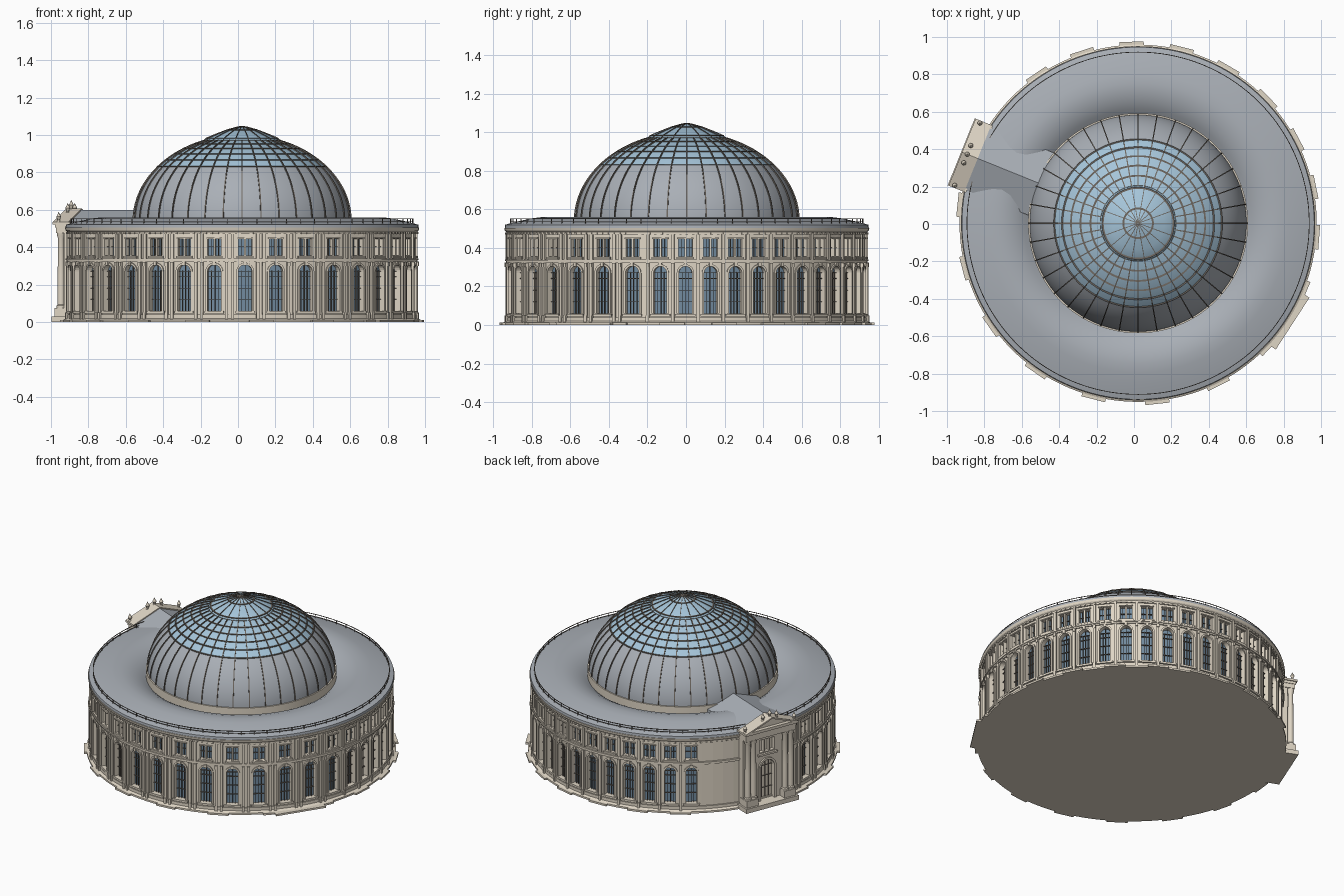
import bpy, bmesh, math
from math import sin, cos, pi, radians

if "Cube" in bpy.data.objects:
    bpy.data.objects.remove(bpy.data.objects["Cube"])

CX, CY, R = 0.022, 0.004, 0.93      # drum centre and wall radius
PA = 158                            # direction of the portico in degrees


def mat(name, c):
    m = bpy.data.materials.new(name)
    m.diffuse_color = (*c, 1)
    m.use_nodes = True
    m.node_tree.nodes["Principled BSDF"].inputs["Base Color"].default_value = m.diffuse_color
    return m


STONE = mat("stone", (0.74, 0.67, 0.56))
ROOF = mat("roof_metal", (0.40, 0.43, 0.47))
GLASS = mat("dome_glass", (0.38, 0.56, 0.70))
PANE = mat("window_glass", (0.17, 0.26, 0.35))
IRON = mat("iron", (0.16, 0.14, 0.12))


# ---- helpers: a part is (verts, faces) with verts as (u across, z up, o outward)
def build(name, parts, m, smooth=False, recalc=True):
    vs, fs = [], []
    for v, f in parts:
        n = len(vs)
        vs += v
        fs += [[i + n for i in q] for q in f]
    me = bpy.data.meshes.new(name)
    me.from_pydata(vs, [], fs)
    bm = bmesh.new()
    bm.from_mesh(me)
    if recalc:
        bmesh.ops.recalc_face_normals(bm, faces=bm.faces)
    else:
        bmesh.ops.remove_doubles(bm, verts=bm.verts, dist=1e-5)
    bm.to_mesh(me)
    bm.free()
    if smooth:
        me.polygons.foreach_set("use_smooth", [True] * len(me.polygons))
        me.set_sharp_from_angle(angle=radians(30))
    me.materials.append(m)
    ob = bpy.data.objects.new(name, me)
    bpy.context.collection.objects.link(ob)
    return ob


BOXF = [(0, 1, 3, 2), (4, 6, 7, 5), (0, 4, 5, 1), (2, 3, 7, 6), (0, 2, 6, 4), (1, 5, 7, 3)]


def box(u0, u1, z0, z1, o0, o1):
    return [(u, z, o) for u in (u0, u1) for z in (z0, z1) for o in (o0, o1)], BOXF


def plate(loops, o0, o1):
    """Flat outline with holes, given thickness from o0 to o1."""
    cu = bpy.data.curves.new("outline", 'CURVE')
    cu.dimensions, cu.fill_mode, cu.extrude = '2D', 'BOTH', (o1 - o0) / 2
    for pts in loops:
        s = cu.splines.new('POLY')
        s.points.add(len(pts) - 1)
        for p, (x, y) in zip(s.points, pts):
            p.co = (x, y, 0, 1)
        s.use_cyclic_u = True
    ob = bpy.data.objects.new("outline", cu)
    bpy.context.collection.objects.link(ob)
    me = bpy.data.meshes.new_from_object(ob)
    part = ([(v.co.x, v.co.y, v.co.z + (o0 + o1) / 2) for v in me.vertices],
            [list(p.vertices) for p in me.polygons])
    bpy.data.objects.remove(ob)
    bpy.data.curves.remove(cu)
    bpy.data.meshes.remove(me)
    return part


def wrap(part, deg, r=R):
    """Bend a part round the drum."""
    a = radians(deg)
    return [(CX + (r + o) * cos(a + u / r), CY + (r + o) * sin(a + u / r), z)
            for u, z, o in part[0]], part[1]


def flat(part, deg, d):
    """Place a part flat, facing outward at distance d."""
    c, s = cos(radians(deg)), sin(radians(deg))
    return [(CX + (d + o) * c - u * s, CY + (d + o) * s + u * c, z)
            for u, z, o in part[0]], part[1]


def lathe(prof, n=144, x=CX, y=CY, closed=False):
    k = len(prof)
    vs = [(x + r * cos(2 * pi * i / n), y + r * sin(2 * pi * i / n), z)
          for i in range(n) for r, z in prof]
    fs = [[i * k + j, (i + 1) % n * k + j, (i + 1) % n * k + (j + 1) % k, i * k + (j + 1) % k]
          for i in range(n) for j in range(k if closed else k - 1)]
    return vs, fs


def ring(r0, r1, z0, z1):
    return lathe([(r1, z0), (r1, z1), (r0, z1), (r0, z0)], closed=True)


def rib(prof, deg, w, h):
    """Thin bar following a profile at one angle."""
    v, f = [], []
    for j, (r, z) in enumerate(prof):
        (ra, za), (rb, zb) = prof[max(j - 1, 0)], prof[min(j + 1, len(prof) - 1)]
        L = math.hypot(rb - ra, zb - za)
        nr, nz = (zb - za) / L, -(rb - ra) / L
        v += [(u, z + nz * e, r + nr * e) for u, e in ((-w, -.003), (w, -.003), (w, h), (-w, h))]
        if j:
            f += [(4*j-4+a, 4*j-4+(a+1) % 4, 4*j+(a+1) % 4, 4*j+a) for a in range(4)]
    return flat((v, f), deg, 0)


def rect(u0, u1, z0, z1):
    return [(u0, z0), (u1, z0), (u1, z1), (u0, z1)]


def arch(w, z0, zs, n=12):
    return [(-w, z0), (w, z0)] + [(w * cos(pi * i / n), zs + w * sin(pi * i / n)) for i in range(n + 1)]


# ---- window bays: wide ones round the front, narrow ones round the back
bays = []
for start, pitch, count, w in ((-185.9, 10.2, 17, .036), (-12.5, 8.0444, 18, .034)):
    hw = radians(pitch) * R / 2
    panel = plate([rect(-hw, hw, 0, .49), arch(w, .06, .27), rect(-.036, -.005, .355, .445),
                   rect(.005, .036, .355, .445)], -.03, 0)
    trim = plate([arch(w + .011, .06, .27), arch(w, .06, .27)], 0, .008)
    bays += [(start + pitch * (i + .5), pitch, panel, trim, w) for i in range(count)]

walls, trims, bars, pilasters, plinths = [], [], [], [], []
for i, (a, pitch, panel, trim, w) in enumerate(bays):
    walls.append(wrap(panel, a))
    trims += [wrap(p, a) for p in (trim, box(-.052, .052, .045, .058, 0, .012),
                                   box(-.045, .045, .343, .353, 0, .01),
                                   box(-.042, .042, .446, .453, 0, .008),
                                   box(-.008, .008, .303, .324, 0, .015))]
    bars += [wrap(box(u - .0015, u + .0015, .06, .275 + (.03 if u == 0 else 0), -.024, -.015), a)
             for u in (-w / 2, 0, w / 2)]
    bars += [wrap(box(-w, w, z, z + .003, -.024, -.015), a) for z in (.12, .18, .24, .27, .40)]
    bars += [wrap(box(u - .001, u + .001, .355, .445, -.024, -.015), a) for u in (-.02, .02)]
    for du in ((-.016, .016) if pitch > 9 else (0,)):
        e = a - pitch / 2
        pilasters += [wrap(box(du - .008, du + .008, z0, z1, 0, o), e) for z0, z1, o in
                      ((.05, .322, .012), (.012, .05, .017), (.34, .472, .010), (.30, .322, .016))]
    if i % 2 == 0:
        plinths.append(flat(box(-.065, .065, 0, .012, -.05, .041), a - pitch / 2, R))
walls += [wrap(box(-.035, .035, 0, .49, -.03, 0), 132.3 + 4.18 * (i + .5)) for i in range(10)]
build("bay_walls", walls, STONE)
build("window_surrounds", trims, STONE)
build("window_bars", bars, IRON)
build("pilasters", pilasters, STONE)
plinths.append(flat(box(-.165, .165, 0, .012, -.1, .055), -33, R))
build("plinth_steps", plinths, STONE)
build("window_panes", [lathe([(.905, .01), (.905, .49)])], PANE, True, False)
build("base_slab", [lathe([(0, 0), (.955, 0), (.955, .012), (.938, .02), (.938, .04), (.92, .04)])],
      STONE, True, False)

# ---- string course, cornice, dentils
build("string_course", [ring(.92, .938, .322, .332), ring(.92, .943, .332, .340)], STONE, True, False)
build("cornice", [lathe([(.92, .47), (.936, .47), (.936, .482), (.944, .490), (.947, .504), (.93, .506)])],
      STONE, True, False)
build("dentils", [wrap(box(-.006, .006, .470, .481, 0, .012), i * 2) for i in range(180)], STONE)

# ---- humped ring roof with railing
build("ring_roof", [lathe([(.944, .503), (.942, .520), (.915, .528), (.86, .541), (.80, .554), (.75, .560),
                           (.70, .556), (.65, .541), (.61, .52), (.57, .49)])], ROOF, True, False)
build("railing_posts", [wrap(box(-.0015, .0015, .51, .552, -.002, .002), i * 5, .915) for i in range(72)], IRON)
build("railing_rails", [ring(.913, .917, z, z + .003) for z in (.535, .55)], IRON, True, False)

# ---- dome: metal skirt, glazed upper part, small cap
def dome_at(t):
    return .58 * cos(t), .54 + .457 * sin(t)


T0, T1, T2 = 0.0, radians(39.5), radians(70)
skirt = [dome_at(T0 + (T1 - T0) * i / 10) for i in range(11)]
glaze = [dome_at(T1 + (T2 - T1) * i / 10) for i in range(11)]
cap = [(.205, .968), (.19, .982), (.14, 1.003), (.08, 1.026), (.03, 1.040), (.002, 1.045)]
build("dome_base_ring", [ring(.56, .588, .49, .556)], STONE, True, False)
build("dome_skirt", [lathe(skirt)], ROOF, True, False)
build("dome_glazing", [lathe(glaze)], GLASS, True, False)
build("dome_cap", [lathe(cap + [(0, 1.045)])], GLASS, True, False)
build("dome_ribs", [rib(skirt + glaze[1:], i * 10, .003, .006) for i in range(36)], IRON)
build("cap_ribs", [rib(cap, i * 20, .002, .004) for i in range(18)], IRON)
hoops = [ring(r - .006, r + .004, z - .002, z + .003) for r, z in glaze[::2] + [cap[1], cap[3]]]
build("dome_hoops", hoops, IRON, True, False)

# ---- portico
front = plate([rect(-.178, .178, 0, .49), arch(.05, .03, .25), rect(-.055, -.023, .355, .44),
               rect(-.016, .016, .355, .44), rect(.023, .055, .355, .44)], -.04, 0)
body = [front, plate([arch(.064, .03, .25), arch(.05, .03, .25)], 0, .01),
        box(-.07, .07, .335, .348, 0, .015), box(-.193, .193, 0, .03, -.05, .065),
        box(-.182, .182, .475, .505, -.04, .045), box(-.186, .186, .505, .522, -.04, .05),
        box(-.193, .193, .522, .535, -.04, .06)]
tri = [(-.193, .535), (.193, .535), (0, .607)]
body += [plate([tri], -.03, .035), plate([tri, [(-.15, .541), (.15, .541), (0, .597)]], .03, .06)]
for s in (-1, 1):
    body += [box(min(s*.095, s*.182), max(s*.095, s*.182), .03, .075, -.02, .052),
             box(min(s*.178, s*.16), max(s*.178, s*.16), 0, .50, -.12, 0)]
build("portico_body", [flat(p, PA, .955) for p in body], STONE)
build("portico_panes", [flat(box(-.16, .16, .03, .46, -.06, -.028), PA, .955)], PANE)
build("portico_bars", [flat(p, PA, .955) for p in
      [box(u - .002, u + .002, .03, .28, -.028, -.02) for u in (-.025, 0, .025)]
      + [box(-.05, .05, z, z + .004, -.028, -.02) for z in (.10, .18, .25)]], IRON)
ca, sa = cos(radians(PA)), sin(radians(PA))


def spot(u, d):
    return CX + d * ca - u * sa, CY + d * sa + u * ca


shaft = [(.024, .075), (.024, .087), (.019, .093), (.0185, .25), (.016, .445), (.021, .46), (.023, .475)]
build("portico_columns", [lathe(shaft, 20, *spot(u, .98)) for u in (-.158, -.116, .116, .158)],
      STONE, True, False)
urn = [(.012, .53), (.012, .0), (.006, .01), (.013, .028), (.004, .045), (0, .055)]
build("portico_finials", [lathe([(r, zb + z) for r, z in urn[1:]], 12, *spot(u, .985))
      for u, zb in ((-.05, .582), (0, .598), (.05, .582), (-.18, .535), (.18, .535))], STONE, True, False)
# gabled roof running back to the dome
build("portico_roof", [flat(plate([[(-.18, .49), (.18, .49), (.18, .532), (0, .60), (-.18, .532)]],
                                  -.46, 0), PA, .96)], ROOF)
